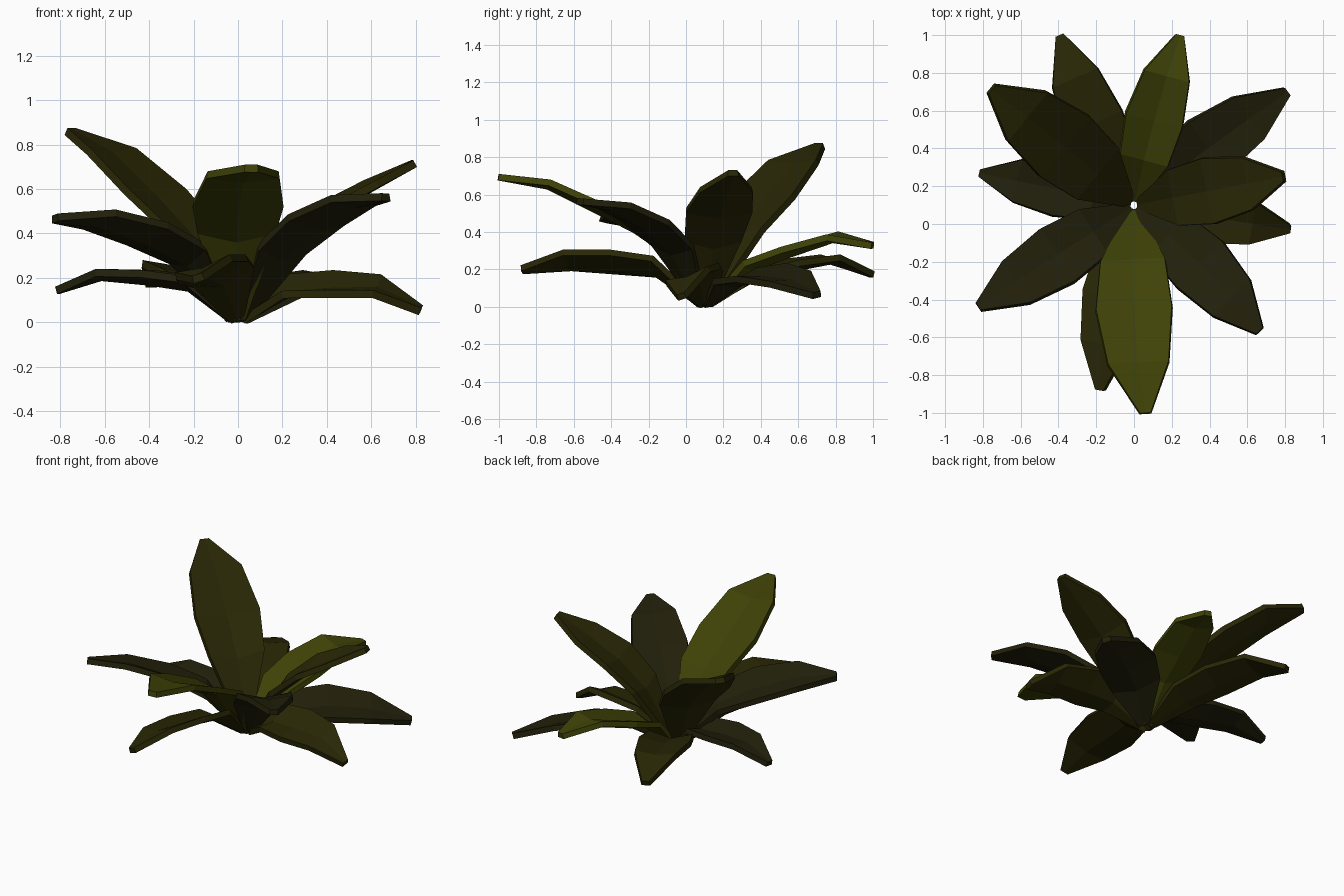
import bpy
import bmesh
from mathutils import Vector

cube = bpy.data.objects.get("Cube")
if cube:
    bpy.data.objects.remove(cube, do_unlink=True)


def make_material(name, colour):
    mat = bpy.data.materials.new(name)
    mat.use_nodes = True
    mat.diffuse_color = (*colour, 1)
    bsdf = next(n for n in mat.node_tree.nodes if n.type == 'BSDF_PRINCIPLED')
    bsdf.inputs["Base Color"].default_value = (*colour, 1)
    bsdf.inputs["Roughness"].default_value = 0.8
    return mat


green = make_material("moss green", (0.05, 0.055, 0.002))
olive = make_material("brown olive", (0.022, 0.02, 0.0015))
dark = make_material("dark olive", (0.0155, 0.014, 0.003))

# All leaves grow from one root point
ROOT = Vector((0, 0.1, 0.03))
UP = Vector((0, 0, 1))
# Distance along the leaf, share of the half width, depth of the central trough
STATIONS = [(0.02, 0.15, 0), (0.26, 0.85, 0.04), (0.49, 1, 0.035),
            (0.755, 0.8, 0.02), (1, 0.14, 0)]


def make_leaf(name, material, tip, half_width, heights, roll=0, bend=0):
    """Build one shallow-troughed leaf blade, rolled about its length and bent sideways."""
    reach = Vector((tip[0] - ROOT.x, tip[1] - ROOT.y, 0))
    along = reach.normalized()
    side = Vector((-along.y, along.x, 0))
    bm = bmesh.new()
    rows = []
    for (t, share, trough), z in zip(STATIONS, (ROOT.z, *heights)):
        middle = Vector((ROOT.x, ROOT.y, z)) + reach * t + side * bend * 4 * t * (1 - t)
        offset = (side * half_width + UP * roll) * share
        points = (middle + offset, middle - UP * trough, middle - offset)
        rows.append([bm.verts.new(p) for p in points])
    for near, far in zip(rows, rows[1:]):
        for c in range(2):
            bm.faces.new((near[c], near[c + 1], far[c + 1], far[c]))
    mesh = bpy.data.meshes.new(name)
    bm.to_mesh(mesh)
    bm.free()
    mesh.materials.append(material)
    leaf = bpy.data.objects.new(name, mesh)
    bpy.context.collection.objects.link(leaf)
    solid = leaf.modifiers.new("thickness", 'SOLIDIFY')
    solid.thickness = 0.035
    solid.offset = -1


# Upper tier of steep leaves
make_leaf("tall_back_right_leaf", olive, (-0.75, 0.71), 0.205,
          (0.42, 0.6, 0.785, 0.875), bend=-0.01)
make_leaf("tall_left_leaf", olive, (0.785, 0.25), 0.175, (0.37, 0.53, 0.64, 0.73))
make_leaf("tall_front_leaf", green, (0.06, -1), 0.2, (0.425, 0.55, 0.68, 0.71), bend=-0.03)
make_leaf("tall_front_left_leaf", dark, (0.665, -0.565), 0.17,
          (0.34, 0.475, 0.565, 0.58), roll=-0.01, bend=0.025)
make_leaf("tall_front_right_leaf", dark, (-0.825, -0.435), 0.165,
          (0.32, 0.415, 0.48, 0.485), roll=0.035)

# Lower tier of spreading leaves
make_leaf("low_back_right_leaf", olive, (-0.395, 1), 0.16,
          (0.19, 0.25, 0.28, 0.19), bend=0.02)
make_leaf("low_back_left_leaf", green, (0.245, 1), 0.152,
          (0.255, 0.33, 0.395, 0.345), roll=0.01, bend=0.015)
make_leaf("low_side_back_leaf", dark, (0.815, 0.7), 0.17,
          (0.18, 0.2, 0.165, 0.08), roll=0.035, bend=0.01)
make_leaf("low_left_leaf", olive, (0.83, -0.03), 0.14,
          (0.18, 0.19, 0.18, 0.07), roll=0.045)
make_leaf("low_front_leaf", olive, (-0.185, -0.88), 0.155,
          (0.23, 0.255, 0.265, 0.215), roll=0.05, bend=-0.03)
make_leaf("low_right_leaf", dark, (-0.82, 0.27), 0.14, (0.21, 0.235, 0.24, 0.16))
